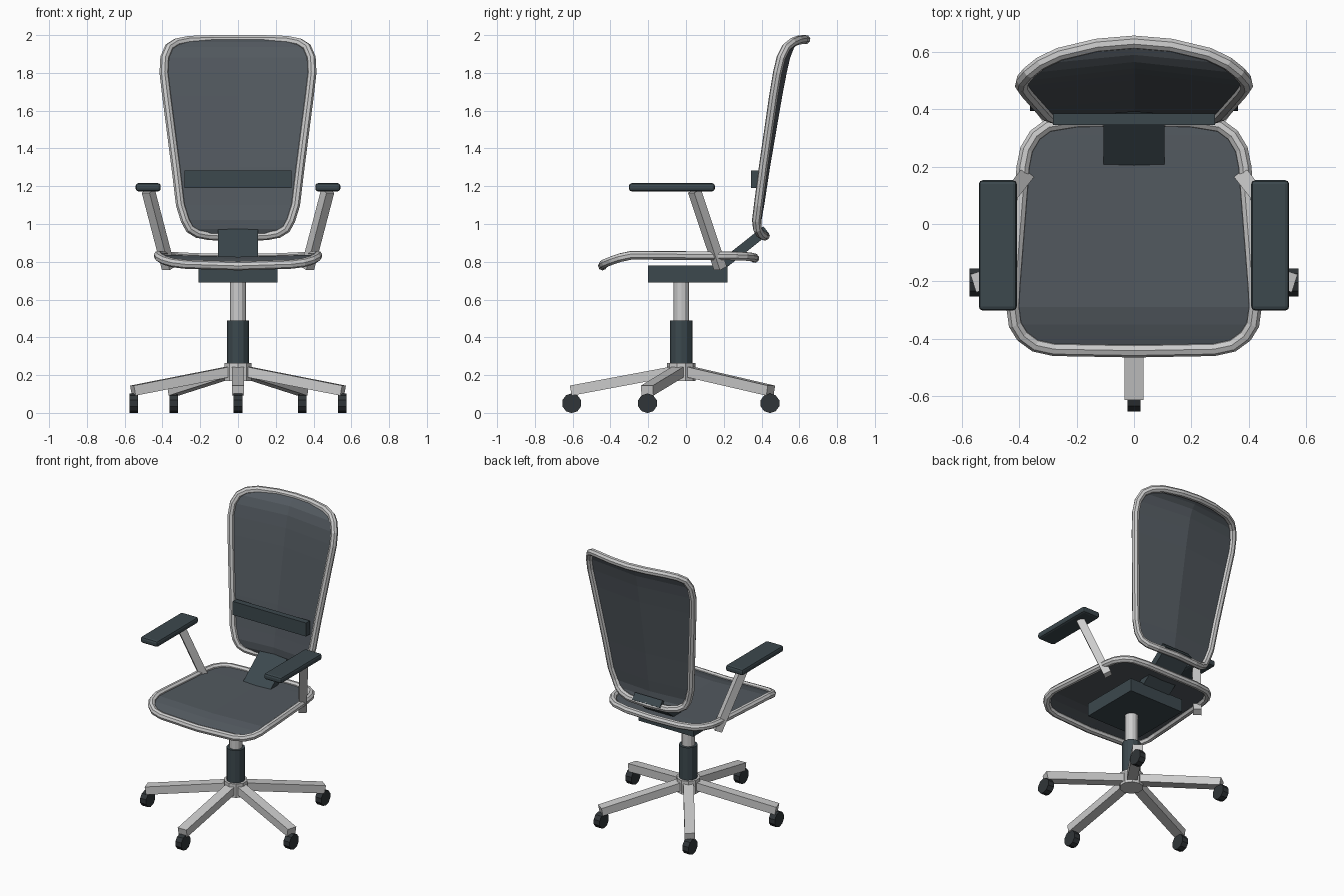
import bpy, bmesh, math
from mathutils import Vector

if "Cube" in bpy.data.objects:
    bpy.data.objects.remove(bpy.data.objects["Cube"])


def material(name, rgb):
    m = bpy.data.materials.new(name)
    m.diffuse_color = (*rgb, 1)
    m.use_nodes = True
    m.node_tree.nodes["Principled BSDF"].inputs["Base Color"].default_value = m.diffuse_color
    return m


PLASTIC = material("dark_plastic", (0.045, 0.065, 0.075))
MESH = material("grey_mesh", (0.085, 0.1, 0.115))
RUBBER = material("rubber", (0.03, 0.036, 0.04))


def finish(name, bm, mat=None):
    bmesh.ops.recalc_face_normals(bm, faces=bm.faces)
    me = bpy.data.meshes.new(name)
    bm.to_mesh(me)
    bm.free()
    ob = bpy.data.objects.new(name, me)
    bpy.context.collection.objects.link(ob)
    if mat:
        me.materials.append(mat)
    return ob


def box(name, lo, hi, mat=None, bevel=0):
    lo, hi = Vector(lo), Vector(hi)
    bm = bmesh.new()
    bmesh.ops.create_cube(bm, size=1)
    for v in bm.verts:
        v.co = (lo + hi) / 2 + v.co * (hi - lo)
    ob = finish(name, bm, mat)
    if bevel:
        b = ob.modifiers.new("bevel", 'BEVEL')
        b.width, b.segments = bevel, 2
    return ob


def beam(name, a, b, width, height, mat=None):
    # rectangular bar from point a to point b
    a, b = Vector(a), Vector(b)
    bm = bmesh.new()
    bmesh.ops.create_cube(bm, size=1)
    for v in bm.verts:
        v.co *= Vector((width, (b - a).length, height))
    ob = finish(name, bm, mat)
    ob.location = (a + b) / 2
    ob.rotation_euler = (b - a).to_track_quat('Y', 'Z').to_euler()
    return ob


def cylinder(name, centre, r, depth, sides, mat=None, axis='Z'):
    bm = bmesh.new()
    bmesh.ops.create_cone(bm, cap_ends=True, segments=sides,
                          radius1=r, radius2=r, depth=depth)
    ob = finish(name, bm, mat)
    ob.location = centre
    if axis == 'X':
        ob.rotation_euler = (math.pi / 2, 0, math.pi / 2)
    return ob


def tube_loop(name, half, r):
    # closed tube through a half outline and its mirror image
    pts = half + [(-x, y, z) for x, y, z in half[-2:0:-1]]
    cu = bpy.data.curves.new(name, 'CURVE')
    cu.dimensions = '3D'
    cu.bevel_depth, cu.bevel_resolution = r, 2
    sp = cu.splines.new('POLY')
    sp.points.add(len(pts) - 1)
    for p, co in zip(sp.points, pts):
        p.co = (*co, 1)
    sp.use_cyclic_u = True
    sp.use_smooth = False
    bpy.context.collection.objects.link(bpy.data.objects.new(name, cu))


def panel(name, half, sag, mat):
    # sheet stretched inside a tube loop, sagging toward the middle
    wide = max(p[0] for p in half)
    bm = bmesh.new()
    rows = []
    for x, y, z in half:
        mid = bm.verts.new(Vector((0, y, z)) + Vector(sag) * (x / wide) ** 2)
        if x == 0:
            rows.append((mid, mid, mid))
        else:
            rows.append((bm.verts.new((-x, y, z)), mid, bm.verts.new((x, y, z))))
    for r0, r1 in zip(rows, rows[1:]):
        for i in (0, 1):
            bm.faces.new(list(dict.fromkeys((r0[i], r0[i + 1], r1[i + 1], r1[i]))))
    ob = finish(name, bm, mat)
    s = ob.modifiers.new("thickness", 'SOLIDIFY')
    s.thickness, s.offset = 0.008, 0


# five-star base with casters
CY = -0.025
for i in range(5):
    a = math.radians(-90 + 72 * i)
    dx, dy = math.cos(a), math.sin(a)
    beam(f"base_leg_{i}", (0.03 * dx, CY + 0.03 * dy, 0.222),
         (0.585 * dx, CY + 0.585 * dy, 0.118), 0.066, 0.054)
    cylinder(f"caster_{i}", (0.58 * dx, CY + 0.58 * dy, 0.051), 0.052, 0.046, 10, RUBBER, 'X')
cylinder("base_hub", (0, CY, 0.217), 0.076, 0.095, 10)

# gas lift and tilt mechanism
cylinder("lift_sleeve", (0, CY, 0.37), 0.059, 0.24, 12, PLASTIC)
cylinder("lift_piston", (0, CY, 0.595), 0.042, 0.21, 12)
box("tilt_mechanism", (-0.21, -0.2, 0.69), (0.21, 0.22, 0.78), PLASTIC)

# seat frame and seat mesh, front edge dropping
outline = [(0, -0.442), (0.28, -0.437), (0.345, -0.423), (0.39, -0.39), (0.415, -0.35),
           (0.423, -0.29), (0.42, -0.22), (0.387, 0.2), (0.375, 0.26), (0.345, 0.31),
           (0.3, 0.343), (0.2, 0.36), (0, 0.364)]
seat = [(x, y, 0.818 + 0.016 * (x / 0.42) ** 2 - 0.3 * max(0, -0.31 - y)) for x, y in outline]
tube_loop("seat_frame", seat, 0.024)
panel("seat_mesh", seat, (0, 0, -0.012), MESH)

# backrest frame and mesh, curling backward at the top
back = [(0, 0.42, 0.937), (0.15, 0.41, 0.938), (0.215, 0.392, 0.95), (0.256, 0.378, 0.975),
        (0.28, 0.373, 1.02), (0.305, 0.383, 1.1), (0.329, 0.409, 1.3), (0.378, 0.464, 1.68),
        (0.392, 0.484, 1.8), (0.388, 0.503, 1.88), (0.365, 0.53, 1.935), (0.325, 0.562, 1.96),
        (0.26, 0.593, 1.973), (0.13, 0.624, 1.977), (0, 0.635, 1.977)]
tube_loop("back_frame", back, 0.024)
panel("back_mesh", back, (0, 0.045, 0), MESH)

# lumbar bar and back bracket
box("lumbar_bar", (-0.282, 0.345, 1.19), (0.282, 0.386, 1.284), PLASTIC)
beam("back_bracket", (0, 0.14, 0.742), (0, 0.425, 0.968), 0.212, 0.05, PLASTIC)

# armrests
for side, s in (("left", -1), ("right", 1)):
    x0, x1 = sorted((s * 0.409, s * 0.542))
    box(f"arm_pad_{side}", (x0, -0.302, 1.173), (x1, 0.153, 1.216), PLASTIC, 0.014)
    beam(f"arm_post_{side}", (s * 0.475, 0.045, 1.175), (s * 0.368, 0.182, 0.765), 0.052, 0.05)
